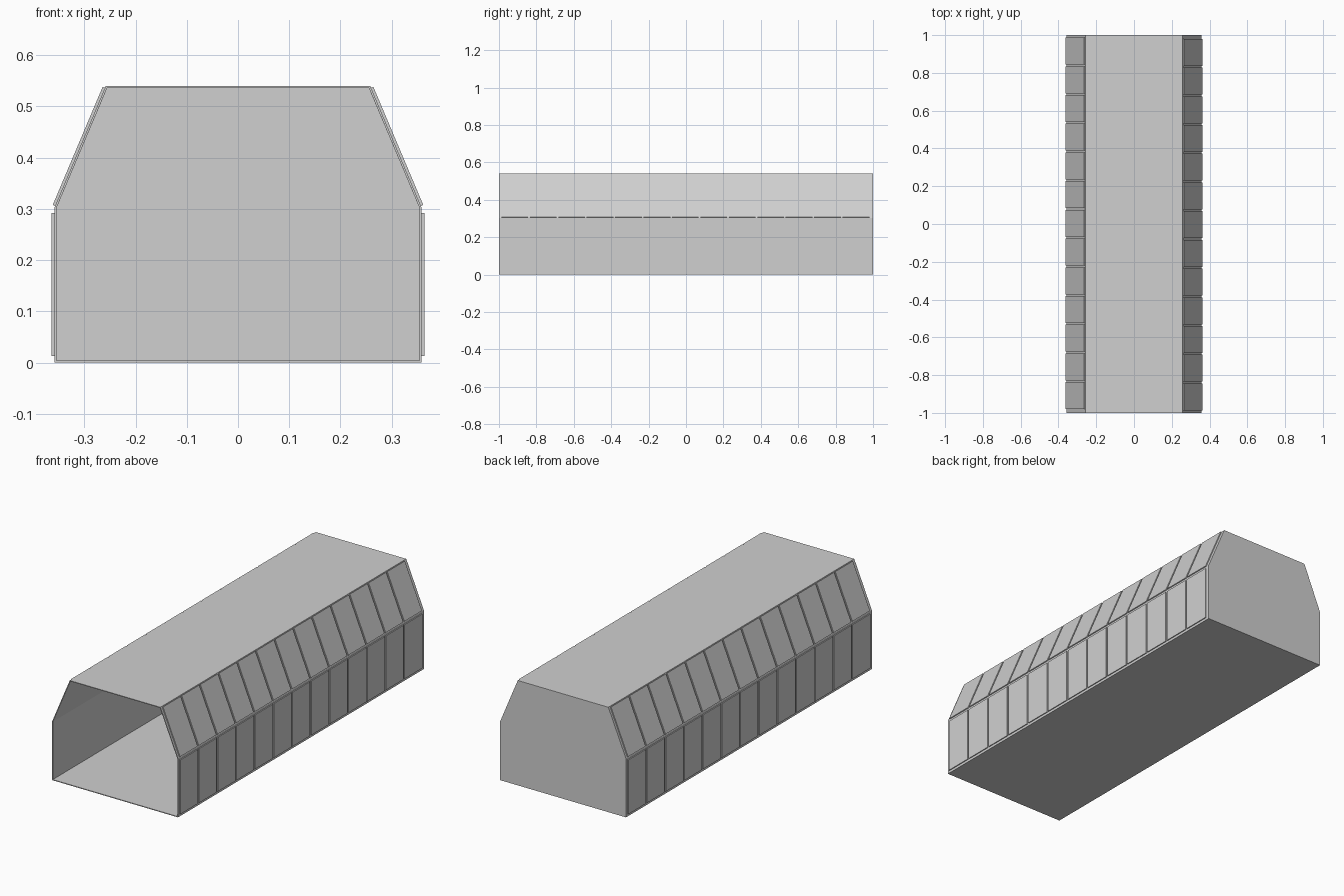
import bpy
import bmesh
from mathutils import Vector

cube = bpy.data.objects.get("Cube")
if cube:
    bpy.data.objects.remove(cube)

# Single flat grey
grey = bpy.data.materials.new("light grey")
grey.use_nodes = True
colour = (0.63, 0.63, 0.63, 1)
grey.diffuse_color = colour
bsdf = next(n for n in grey.node_tree.nodes if n.type == "BSDF_PRINCIPLED")
bsdf.inputs["Base Color"].default_value = colour
bsdf.inputs["Roughness"].default_value = 0.8

SKIN = 0.004
HALF_LENGTH = 1.0
FOOT = Vector((0.3585, 0))
KNEE = Vector((0.3585, 0.302))
EAVE = Vector((0.258, 0.54))


def prism(name, profile, y0, y1, open_front=False):
    """Extrude an x-z profile along y, optionally without its front cap."""
    bm = bmesh.new()
    cap = bm.faces.new([bm.verts.new((p[0], y0, p[1])) for p in profile])
    new = bmesh.ops.extrude_face_region(bm, geom=[cap], use_keep_orig=True)["geom"]
    bmesh.ops.translate(bm, vec=(0, y1 - y0, 0),
                        verts=[v for v in new if isinstance(v, bmesh.types.BMVert)])
    bmesh.ops.recalc_face_normals(bm, faces=bm.faces)
    if open_front:
        bmesh.ops.delete(bm, geom=[cap], context="FACES")
    mesh = bpy.data.meshes.new(name)
    bm.to_mesh(mesh)
    bm.free()
    mesh.materials.append(grey)
    obj = bpy.data.objects.new(name, mesh)
    bpy.context.collection.objects.link(obj)
    return obj


# Hollow hull: floor, walls, sloped shoulders, roof and back wall, open in front
right_side = [FOOT, KNEE, EAVE]
left_side = [Vector((-p.x, p.y)) for p in reversed(right_side)]
hull = prism("hull", right_side + left_side, -HALF_LENGTH, HALF_LENGTH, True)
skin = hull.modifiers.new("skin", "SOLIDIFY")
skin.thickness = SKIN
skin.offset = -1
skin.use_even_offset = True


def plate_profile(start, end, low, high, thickness=0.005):
    """Thin strip lying on the segment start-end, trimmed at both ends."""
    along = (end - start).normalized()
    out = Vector((along.y, -along.x)) * thickness
    a = start + along * low
    b = end - along * high
    return [a, a + out, b + out, b]


# Rows of cladding panels; the second side is the first turned half a circle
COUNT, PITCH, WIDTH, FIRST = 13, 0.152, 0.143, -0.987
rows = {
    "wall_panel": plate_profile(FOOT, KNEE, 0.013, 0.010),
    "shoulder_panel": plate_profile(KNEE, EAVE, 0.004, 0.004),
}
for row, profile in rows.items():
    for side, turn in (("left", 1), ("right", -1)):
        for i in range(COUNT):
            y = FIRST + i * PITCH
            points = [(p.x * turn, p.y) for p in profile]
            prism(f"{row}_{side}_{i + 1}", points, y * turn, (y + WIDTH) * turn)
